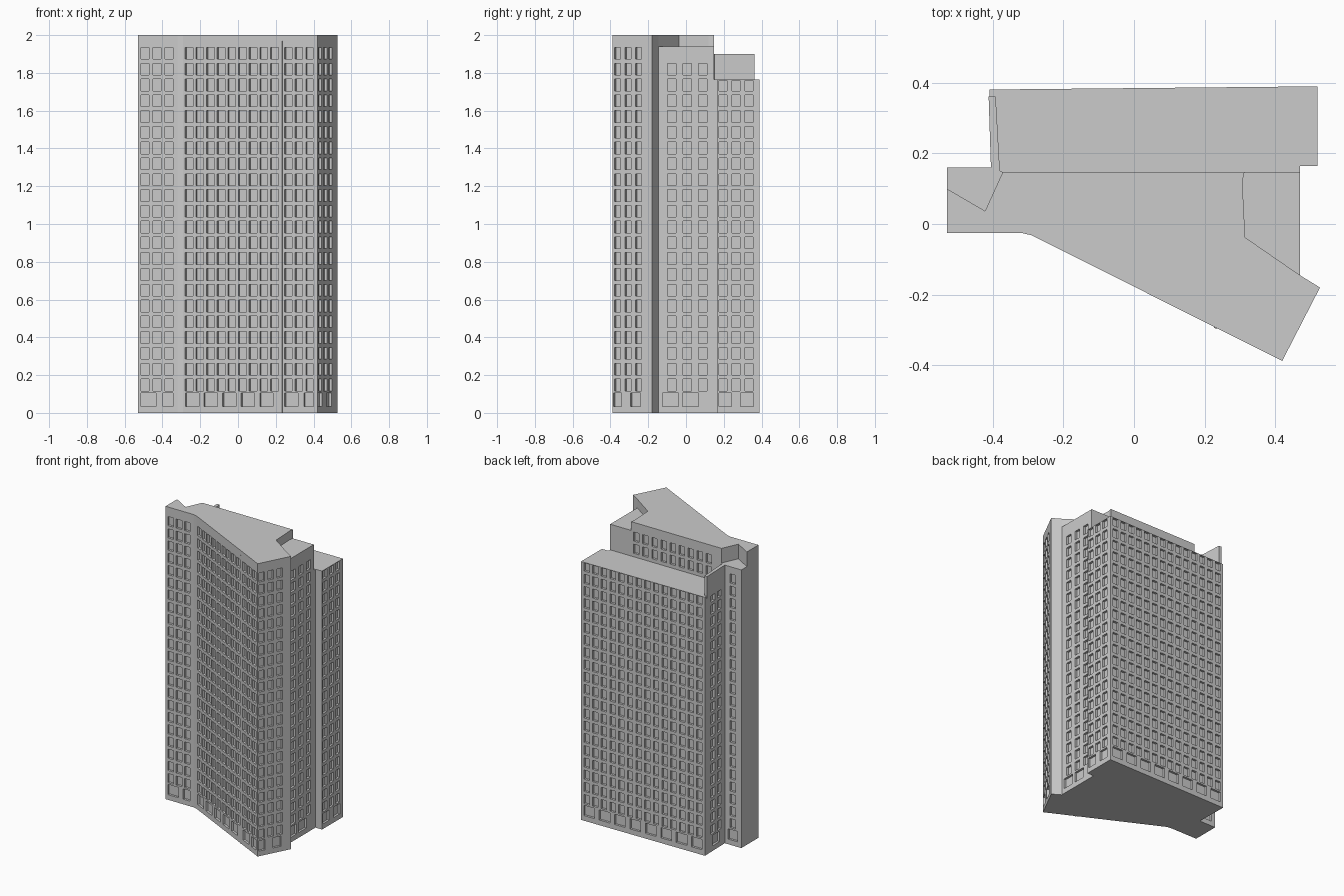
import bpy, bmesh
from mathutils import Vector

if "Cube" in bpy.data.objects:
    bpy.data.objects.remove(bpy.data.objects["Cube"])

DEPTH = 0.015                 # window recess
FLOOR, FIRST, WIN_H = 0.0836, 0.148, 0.062
GROUND = (0.035, 0.105)       # shopfront window height range
SPLIT = 0.11                  # top of the ground storey


def even(n, a, b, w):
    """n openings of width w with centres spread from a to b (fractions of a wall)."""
    step = (b - a) / (n - 1) if n > 1 else 0
    return [(a + i * step - w / 2, a + i * step + w / 2) for i in range(n)]


def panel(bm, p, q, z0, z1, cols, rows):
    """Vertical wall from p to q with recessed windows at cols x rows."""
    p, q = Vector((*p, 0)), Vector((*q, 0))
    d = q - p
    inward = Vector((-d.y, d.x, 0)).normalized() * DEPTH
    us = sorted({0.0, 1.0, *[u for c in cols for u in c]})
    zs = sorted({z0, z1, *[z for r in rows for z in r]})

    def face(pts):
        bm.faces.new([bm.verts.new(v) for v in pts])

    for u0, u1 in zip(us, us[1:]):
        for a, b in zip(zs, zs[1:]):
            ring = [p + d * u + Vector((0, 0, z))
                    for u, z in ((u0, a), (u1, a), (u1, b), (u0, b))]
            if (u0, u1) in cols and (a, b) in rows:
                back = [v + inward for v in ring]
                face(back)
                for i in range(4):
                    j = (i + 1) % 4
                    face([ring[i], ring[j], back[j], back[i]])
            else:
                face(ring)


def block(name, outline, top, walls={}):
    """Prism on a counter-clockwise outline.
    walls: edge index -> (upper columns, ground columns, first floor, last floor)."""
    bm = bmesh.new()
    n = len(outline)
    for i in range(n):
        p, q = outline[i], outline[(i + 1) % n]
        cols, ground, lo, hi = walls.get(i, ([], [], 0, -1))
        rows = []
        for k in range(lo, hi + 1):
            c = FIRST + k * FLOOR
            rows.append((c - WIN_H / 2, min(c + WIN_H / 2, top - 0.004)))
        panel(bm, p, q, 0.0, SPLIT, ground, [GROUND] if ground else [])
        panel(bm, p, q, SPLIT, top, cols, rows)
    bm.faces.new([bm.verts.new((x, y, top)) for x, y in outline])
    bm.faces.new([bm.verts.new((x, y, 0)) for x, y in reversed(outline)])
    bmesh.ops.remove_doubles(bm, verts=bm.verts, dist=1e-5)
    mesh = bpy.data.meshes.new(name)
    bm.to_mesh(mesh)
    bm.free()
    obj = bpy.data.objects.new(name, mesh)
    bpy.context.collection.objects.link(obj)
    return obj


# Front tower with the long slanted facade
block("front_tower",
      [(-.53, -.025), (-.32, -.025), (-.29, -.032), (.42, -.388), (.527, -.18),
       (.47, -.145), (.315, -.038), (.307, .12), (.313, .147), (-.372, .147),
       (-.422, .037), (-.53, .10)], 2.0,
      {0: (even(3, .18, .786, .2),
           even(1, .27, 0, .38) + even(1, .76, 0, .25), 0, 21),
       2: (even(9, .044, .68, .059) + even(3, .783, .942, .055),
           even(5, .066, .621, .1) + even(1, .807, 0, .1) + even(1, .935, 0, .07), 0, 21),
       3: (even(3, .125, .66, .155), even(1, .12, 0, .2) + even(1, .58, 0, .25), 0, 21),
       8: (even(9, .06, .86, .06), [], 20, 21)})

# Thin vertical joint on the slanted facade
block("facade_joint", [(.226, -.294), (.234, -.298), (.236, -.29), (.228, -.286)], 1.97)

# Lower wing on the right side
block("right_wing",
      [(.315, -.038), (.47, -.145), (.47, .147), (.313, .147), (.307, .12)], 1.94,
      {1: (even(3, .24, .80, .15), even(2, .22, .58, .29), 0, 20)})

# Lower wing on the left side
block("left_wing",
      [(-.53, .10), (-.422, .037), (-.372, .147), (-.40, .16), (-.53, .16)], 1.9,
      {3: (even(1, .5, 0, .32), even(1, .5, 0, .55), 0, 20)})

# Rear slab facing the back
block("rear_block",
      [(-.40, .147), (.47, .147), (.47, .165), (.52, .165), (.52, .39),
       (-.41, .381), (-.405, .16)], 1.765,
      {3: (even(3, .14, .75, .19), even(2, .19, .70, .3), 0, 19),
       4: (even(14, .045, .955, .044), even(8, .065, .935, .085), 0, 19),
       5: (even(2, .4, .72, .19), even(1, .55, 0, .35), 0, 19)})

# Narrow raised wall along the left end of the rear slab
wall = block("rear_parapet",
             [(-.405, .147), (-.38, .147), (-.392, .362), (-.412, .362)], 1.9)
for v in wall.data.vertices:          # stands on the slab roof
    v.co.z = max(v.co.z, 1.75)
